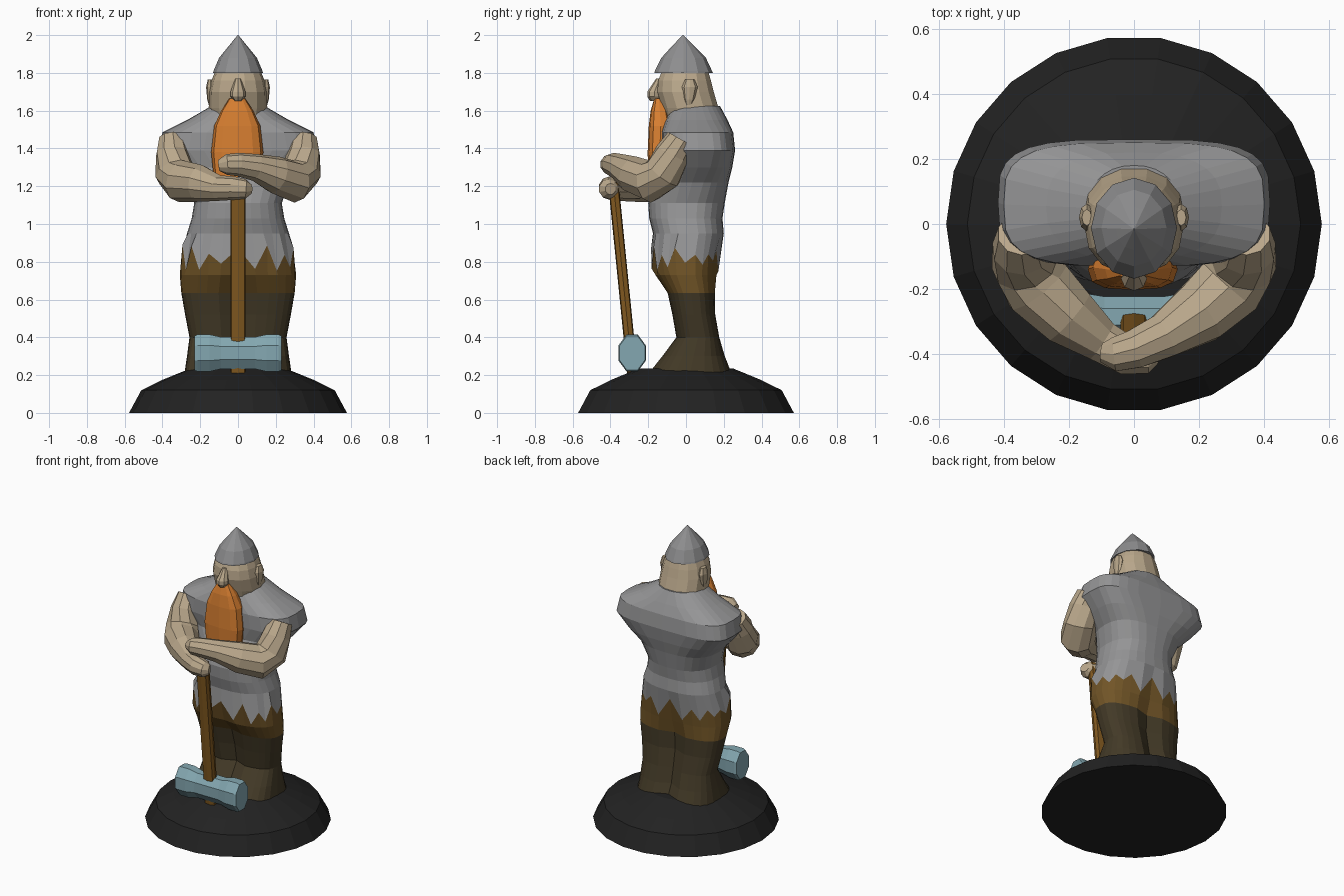
import bpy, math, random
from mathutils import Vector

if "Cube" in bpy.data.objects:
    bpy.data.objects.remove(bpy.data.objects["Cube"])

random.seed(4)


def material(name, r, g, b):
    m = bpy.data.materials.new(name)
    m.diffuse_color = (r, g, b, 1)
    m.use_nodes = True
    m.node_tree.nodes["Principled BSDF"].inputs["Base Color"].default_value = m.diffuse_color
    return m


BLACK = material("black_stone", .016, .016, .016)
GREY = material("grey_cloth", .30, .30, .305)
STEEL = material("grey_steel", .27, .27, .275)
SKIN = material("skin", .49, .39, .26)
ORANGE = material("orange_hair", .68, .21, .03)
BLUE = material("blue_metal", .23, .39, .44)
WOOD = material("wood", .22, .10, .014)
BROWN = material("light_brown", .165, .09, .02)
DARK = material("dark_brown", .056, .042, .02)


def loft(name, rings, mats, band_mats=None):
    """Skin a closed surface over equal-sized rings, one material per band."""
    n = len(rings[0])
    verts = [tuple(p) for ring in rings for p in ring]
    faces, idx = [], []
    for i in range(len(rings) - 1):
        for j in range(n):
            k = (j + 1) % n
            faces.append((i * n + j, i * n + k, (i + 1) * n + k, (i + 1) * n + j))
            idx.append(band_mats[i] if band_mats else 0)
    last = (len(rings) - 1) * n
    faces.append(tuple(reversed(range(n))))
    faces.append(tuple(range(last, last + n)))
    idx += [idx[0], idx[-1]]
    me = bpy.data.meshes.new(name)
    me.from_pydata(verts, [], faces)
    for m in mats:
        me.materials.append(m)
    for p, mi in zip(me.polygons, idx):
        p.material_index = mi
    ob = bpy.data.objects.new(name, me)
    bpy.context.collection.objects.link(ob)
    return ob


def ring(z, hw, yf, yb, n=12, e=2.0, groove=0.0, x0=0.0):
    """Superellipse outline at height z, optionally pinched at the middle."""
    cy, hy, pts = (yf + yb) / 2, (yb - yf) / 2, []
    for j in range(n):
        a = 2 * math.pi * j / n
        c, s = math.cos(a), math.sin(a)
        x = hw * math.copysign(abs(c) ** (2 / e), c)
        y = hy * math.copysign(abs(s) ** (2 / e), s)
        y *= 1 - groove * math.exp(-(x / .05) ** 2)
        pts.append(Vector((x0 + x, cy + y, z)))
    return pts


def tube(name, path, mat, n=8, flat=1.0):
    """Tube through (x, y, z, radius) points."""
    pts = [Vector(p[:3]) for p in path]
    rings = []
    for i, p in enumerate(path):
        d = (pts[min(i + 1, len(pts) - 1)] - pts[max(i - 1, 0)]).normalized()
        side = d.cross(Vector((0, 0, 1)))
        if side.length < .3:
            side = d.cross(Vector((0, 1, 0)))
        if i and side.dot(prev) < 0:
            side = -side
        side.normalize()
        prev = side
        up = side.cross(d)
        rings.append([pts[i] + p[3] * (side * math.cos(t) + up * math.sin(t) * flat)
                      for t in [2 * math.pi * (j + .5) / n for j in range(n)]])
    ob = loft(name, rings, [mat])
    fix_normals(ob)
    return ob


def fix_normals(ob):
    import bmesh
    bm = bmesh.new()
    bm.from_mesh(ob.data)
    bmesh.ops.recalc_face_normals(bm, faces=bm.faces)
    bm.to_mesh(ob.data)
    bm.free()


# Rounded stone base
loft("base", [ring(z, r, -r, r, 22) for r, z in
              [(.577, 0), (.512, .12), (.40, .175), (.25, .236)]], [BLACK])

# Trousers and tunic in one skin: z, half width, front y, back y, exponent, groove
N = 28
lower = [(.20, .285, -.21, .25, 2.8, .2), (.30, .27, -.13, .21, 2.8, .3),
         (.40, .257, -.055, .18, 2.8, .35), (.52, .28, -.075, .158, 2.8, .35),
         (.635, .30, -.10, .155, 2.8, .25), (.73, .308, -.165, .165, 2.5, .08)]
upper = [(.95, .27, -.175, .20, 2.4, 0), (1.03, .245, -.195, .193, 2.4, 0),
         (1.11, .232, -.20, .205, 2.4, 0), (1.22, .27, -.16, .225, 2.6, 0),
         (1.30, .345, -.12, .245, 3, 0), (1.39, .418, -.13, .26, 3.6, 0),
         (1.485, .40, -.13, .25, 3.4, 0), (1.55, .27, -.11, .22, 2.6, 0),
         (1.625, .14, -.08, .18, 2.2, 0)]
make = lambda t: ring(t[0], t[1], t[2], t[3], N, t[4], t[5])
hem = ring(.82, .30, -.185, .175, N, 2.5)
for j, p in enumerate(hem):          # ragged tunic hem
    p.z += random.uniform(.01, .075) * (1 if j % 2 else -1)
loft("tunic_and_trousers", [make(t) for t in lower] + [hem] + [make(t) for t in upper],
     [DARK, BROWN, GREY], [0] * 4 + [1] * 2 + [2] * len(upper))

# Arms: right hand over left hand, both resting on the handle
shoulder = [(.345, -.03, 1.45, .075), (.345, -.075, 1.37, .092), (.335, -.12, 1.27, .105),
            (.295, -.19, 1.225, .112)]
tube("arm_upper_hand", shoulder + [(.20, -.275, 1.26, .10), (.09, -.345, 1.30, .072),
     (.0, -.385, 1.315, .062), (-.06, -.40, 1.315, .055), (-.10, -.395, 1.31, .03)], SKIN, 10)
tube("arm_lower_hand", [(-x, y, z, r) for x, y, z, r in shoulder + [
     (.20, -.285, 1.215, .098), (.10, -.36, 1.19, .068), (.02, -.405, 1.19, .062),
     (-.04, -.41, 1.185, .052), (-.065, -.40, 1.185, .03)]], SKIN, 10)

# Head, nose and ears
loft("head", [ring(z, w, f, b, 14, 2.2) for z, w, f, b in
              [(1.52, .13, -.10, .15), (1.615, .155, -.13, .175), (1.70, .153, -.155, .15),
               (1.76, .14, -.15, .135), (1.81, .12, -.13, .12)]], [SKIN])
loft("nose", [ring(z, w, f, b, 8) for z, w, f, b in
              [(1.65, .018, -.19, -.13), (1.675, .04, -.205, -.13), (1.70, .04, -.205, -.13),
               (1.77, .015, -.158, -.12)]], [SKIN])
for side, label in ((-1, "left"), (1, "right")):
    loft("ear_" + label, [ring(z, w, f, b, 8, x0=side * .145) for z, w, f, b in
                          [(1.63, .01, 0, .03), (1.66, .018, -.012, .045),
                           (1.725, .024, -.022, .062), (1.765, .015, -.005, .045)]], [SKIN])

# Pointed helmet
loft("helmet", [ring(z, w, f, b, 12) for z, w, f, b in
                [(1.80, .132, -.168, .142), (1.81, .13, -.165, .138), (1.88, .10, -.13, .105),
                 (1.935, .055, -.08, .052), (2.0, .002, -.018, -.014)]], [STEEL])

# Beard
loft("beard", [ring(z, w, f, b, 12, 2.8, x0=-.004) for z, w, f, b in
               [(1.25, .125, -.20, -.08), (1.38, .138, -.203, -.075), (1.52, .122, -.197, -.07),
                (1.60, .085, -.187, -.09), (1.665, .042, -.168, -.12)]], [ORANGE])

# Hammer handle and octagonal head flared at both ends
loft("hammer_handle", [ring(z, .041, y - .028, y + .028, 8, 3.5) for z, y in
                       [(.205, -.283), (1.22, -.385)]], [WOOD])
head_rings = []
for x, s in [(-.23, .93), (-.215, 1), (-.15, 1), (-.09, .86), (.09, .86),
             (.15, 1), (.215, 1), (.23, .93)]:
    head_rings.append([Vector((x, -.285 + s * .078 * math.cos(t), .317 + s * .106 * math.sin(t)))
                       for t in [math.pi * (j + .5) / 4 for j in range(8)]])
loft("hammer_head", head_rings, [BLUE])
